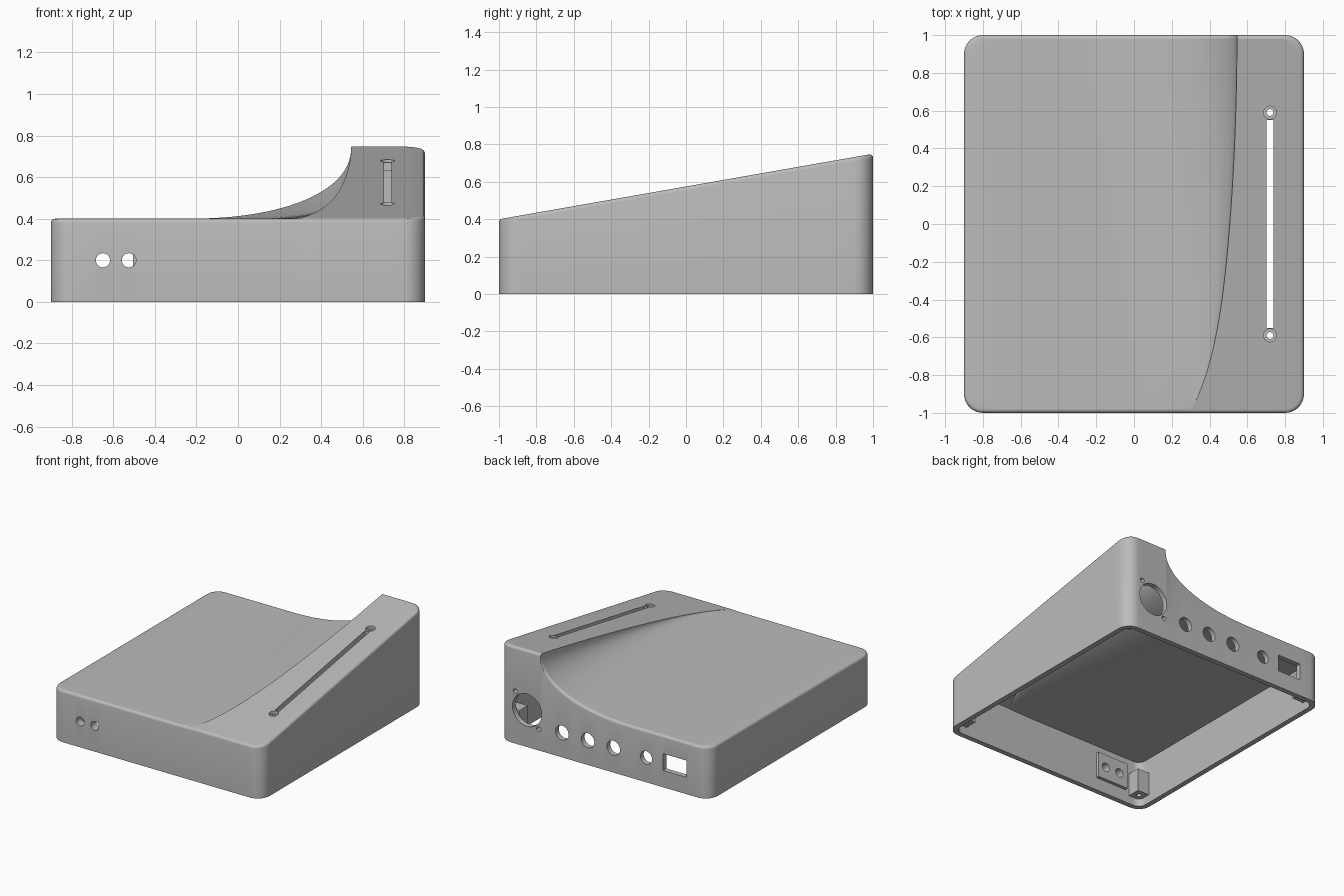
import bpy, bmesh, math
from mathutils import Matrix

if "Cube" in bpy.data.objects:
    bpy.data.objects.remove(bpy.data.objects["Cube"])

grey = bpy.data.materials.new("grey_plastic")
grey.use_nodes = True
grey.diffuse_color = (0.5, 0.5, 0.5, 1)
grey.node_tree.nodes["Principled BSDF"].inputs["Base Color"].default_value = (0.5, 0.5, 0.5, 1)

CX, CY, R = 0.8, 0.9, 0.1        # corner centres and corner radius
WALL, FILLET, LOW = 0.04, 0.02, 0.4


def make_object(name, bm):
    bmesh.ops.recalc_face_normals(bm, faces=bm.faces)
    mesh = bpy.data.meshes.new(name)
    bm.to_mesh(mesh)
    bm.free()
    mesh.materials.append(grey)
    ob = bpy.data.objects.new(name, mesh)
    bpy.context.collection.objects.link(ob)
    return ob


def box(name, center, size):
    bm = bmesh.new()
    bmesh.ops.create_cube(bm, size=1, matrix=Matrix.Translation(center) @ Matrix.Diagonal((*size, 1)))
    return make_object(name, bm)


def cylinder(name, center, radius, depth, along_y=False):
    bm = bmesh.new()
    turn = Matrix.Rotation(math.pi / 2, 4, 'X') if along_y else Matrix.Identity(4)
    bmesh.ops.create_cone(bm, cap_ends=True, segments=32, radius1=radius, radius2=radius,
                          depth=depth, matrix=Matrix.Translation(center) @ turn)
    return make_object(name, bm)


def activate(ob):
    bpy.ops.object.select_all(action='DESELECT')
    ob.select_set(True)
    bpy.context.view_layer.objects.active = ob


def cut(ob, cutters):
    activate(ob)
    for c in cutters:
        c.hide_render = True
        mod = ob.modifiers.new("cut", 'BOOLEAN')
        mod.operation, mod.solver, mod.object = 'DIFFERENCE', 'EXACT', c
        bpy.ops.object.modifier_apply(modifier=mod.name)


def discard(cutters):
    for c in cutters:
        bpy.data.objects.remove(c)


def ramp(y):
    return LOW + 0.175 * (y + 1)


# Top surface: low deck, concave sweep, then the sloped ridge
def surface(bm, inset, shift, drop):
    rad = R - inset
    corner = [CY + rad * math.cos(math.pi / 2 * i / 8) for i in range(8)]
    middle = [-CY + 2 * CY * i / 44 for i in range(45)]
    rows = []
    for y in [-c for c in corner] + middle + corner[::-1]:
        over = max(abs(y) - CY, 0)
        w = CX + math.sqrt(max(rad * rad - over * over, 0))
        s = (1 - y) / 2
        start = -0.25 + 0.3 * s
        edge = 0.545 - 0.15 * s ** 2 - 0.1 * s ** 8 + shift
        h = ramp(y) - LOW
        row = [(-w + (start + w) * i / 8, LOW) for i in range(8)]
        for i in range(29):
            t = math.sin(math.pi / 2 * i / 28)
            row.append((start + (edge - start) * t, LOW + h * (1 - max(1 - t ** 2.2, 0) ** (1 / 2.2))))
        row += [(edge + (w - edge) * i / 6, LOW + h) for i in range(1, 7)]
        rows.append([bm.verts.new((x, y, z - drop)) for x, z in row])
    for a, b in zip(rows, rows[1:]):
        for i in range(len(a) - 1):
            bm.faces.new((a[i], a[i + 1], b[i + 1], b[i]))
    return (rows[0] + [r[-1] for r in rows[1:-1]] + rows[-1][::-1]
            + [r[0] for r in rows[-2:0:-1]])


def bridge(bm, a, b):
    n = len(a)
    for i in range(n):
        j = (i + 1) % n
        bm.faces.new((a[i], b[i], b[j], a[j]))


# Hollow case, open underneath, with a rounded upper rim
bm = bmesh.new()
rim = surface(bm, FILLET, 0, 0)
ring = rim
for k in range(1, 5):
    a = math.pi / 2 * k / 4
    new = []
    for v in rim:
        dx = v.co.x - max(-CX, min(CX, v.co.x))
        dy = v.co.y - max(-CY, min(CY, v.co.y))
        out = FILLET * math.sin(a) / math.hypot(dx, dy)
        new.append(bm.verts.new((v.co.x + dx * out, v.co.y + dy * out,
                                 v.co.z - FILLET * (1 - math.cos(a)))))
    bridge(bm, ring, new)
    ring = new
ceiling = surface(bm, WALL, WALL, WALL)
foot = [bm.verts.new((v.co.x, v.co.y, 0)) for v in ring]
inner_foot = [bm.verts.new((v.co.x, v.co.y, 0)) for v in ceiling]
bridge(bm, ring, foot)
bridge(bm, foot, inner_foot)
bridge(bm, inner_foot, ceiling)
case = make_object("case", bm)

# Slider slot with a countersunk screw hole at each end
cutters = [box("slot_cutter", (0.72, 0, 0.7), (0.037, 1.1, 0.7))]
for y in (-0.59, 0.59):
    cutters.append(cylinder("screw_cutter", (0.72, y, ramp(y)), 0.018, 0.2))
    cutters.append(cylinder("screw_head_cutter", (0.72, y, ramp(y) + 0.03), 0.034, 0.1))

# Back sockets: large round connector, four jacks and a rectangular port
for x, z, r in [(0.66, 0.285, 0.125), (0.76, 0.405, 0.018), (0.56, 0.165, 0.018), (0.36, 0.19, 0.056),
                (0.14, 0.19, 0.056), (-0.08, 0.19, 0.056), (-0.36, 0.19, 0.05)]:
    cutters.append(cylinder("socket_cutter", (x, 1, z), r, 0.2, True))
cutters.append(box("port_cutter", (-0.605, 1, 0.195), (0.2, 0.2, 0.13)))
cut(case, cutters)
discard(cutters)

# Front jacks pass through the wall and a backing plate inside it
plate = box("jack_backing_plate", (-0.59, -0.95, 0.2), (0.27, 0.03, 0.2))
jacks = [cylinder("jack_cutter", (x, -0.96, 0.2), 0.034, 0.2, True) for x in (-0.65, -0.525)]
cut(case, jacks)
cut(plate, jacks)
discard(jacks)
activate(case)
bpy.ops.object.shade_smooth_by_angle(angle=math.radians(30))

# Corner posts with a screw hole
for sx, side in ((-1, "right"), (1, "left")):
    for sy, end in ((-1, "front"), (1, "back")):
        post = box(f"{end}_{side}_post", (sx * 0.805, sy * 0.905, 0.15), (0.1, 0.1, 0.18))
        hole = cylinder("post_cutter", (sx * 0.805, sy * 0.905, 0.06), 0.018, 0.16)
        cut(post, [hole])
        discard([hole])
